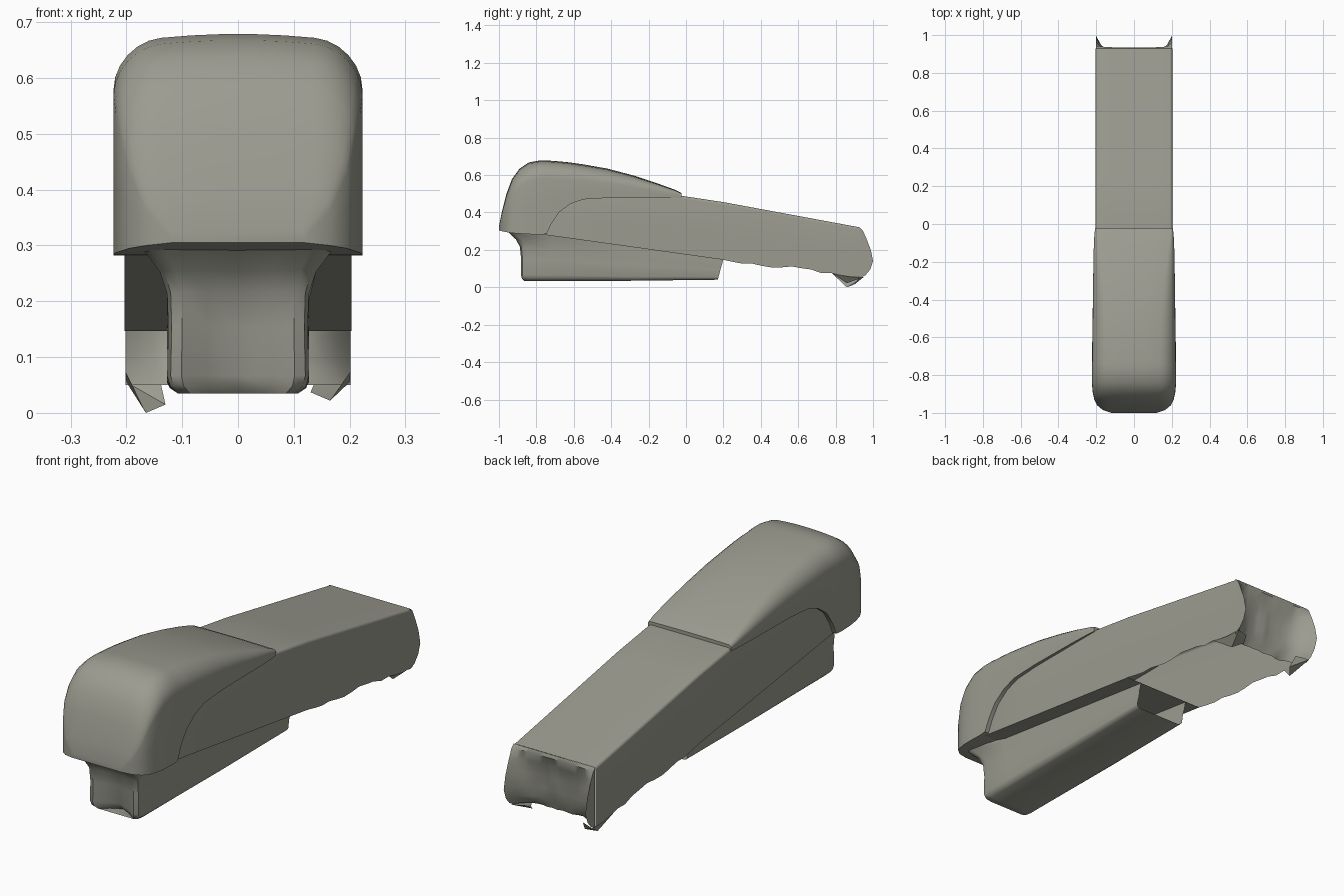
import bpy, bmesh, math, random

if "Cube" in bpy.data.objects:
    bpy.data.objects.remove(bpy.data.objects["Cube"])

random.seed(4)
mat = bpy.data.materials.new("putty_grey")
mat.diffuse_color = (0.33, 0.33, 0.28, 1)
mat.use_nodes = True
mat.node_tree.nodes["Principled BSDF"].inputs["Base Color"].default_value = mat.diffuse_color


def make(name, verts, faces, angle=35):
    me = bpy.data.meshes.new(name)
    me.from_pydata(verts, [], faces)
    bm = bmesh.new()
    bm.from_mesh(me)
    bmesh.ops.remove_doubles(bm, verts=bm.verts, dist=0.0004)
    bmesh.ops.recalc_face_normals(bm, faces=bm.faces)
    bm.to_mesh(me)
    bm.free()
    ob = bpy.data.objects.new(name, me)
    bpy.context.collection.objects.link(ob)
    me.materials.append(mat)
    bpy.ops.object.select_all(action='DESELECT')
    ob.select_set(True)
    bpy.context.view_layer.objects.active = ob
    bpy.ops.object.shade_smooth_by_angle(angle=math.radians(angle))
    return ob


def arch(y, w, zb, zt, r, crown=0.0, n=6):
    """Open arch cross-section: up one side, rounded over the top, down the other."""
    half = [(w, zb), (w, zb + (zt - r - zb) * 0.5)]
    for i in range(n + 1):
        a = math.pi / 2 * i / n
        half.append((w - r + r * math.cos(a), zt - r + r * math.sin(a)))
    half += [((w - r) * 0.6, zt), ((w - r) * 0.25, zt)]
    pts = half + [(-x, z) for x, z in reversed(half)]
    return [(x, y, z - crown * (x / w) ** 2 * (z - zb) / (zt - zb)) for x, z in pts]


def loft(rings, closed_until):
    """Skin the rings; the underside is closed only up to the given y."""
    n = len(rings[0])
    verts = [p for ring in rings for p in ring]
    faces = []
    for k in range(len(rings) - 1):
        m = n if rings[k + 1][0][1] <= closed_until else n - 1
        for i in range(m):
            j = (i + 1) % n
            faces.append((k * n + i, k * n + j, (k + 1) * n + j, (k + 1) * n + i))
    return verts, faces


def arm_bottom(y):
    return 0.175 - 0.14 * y if y < 0.2 else 0.147 - 0.125 * (y - 0.2)


# Rounded head cover with a swept-up lower edge
cap = [
    (-1.0, .12, .305, .325, .008), (-.985, .165, .30, .40, .03),
    (-.96, .195, .295, .50, .06), (-.93, .21, .29, .58, .075),
    (-.89, .219, .287, .635, .085), (-.84, .223, .284, .668, .085),
    (-.78, .223, .282, .679, .085), (-.745, .223, .285, .679, .085),
    (-.72, .222, .34, .677, .085), (-.68, .222, .40, .674, .083),
    (-.62, .221, .445, .668, .08), (-.55, .22, .47, .658, .078),
    (-.42, .218, .478, .635, .07), (-.28, .216, .478, .598, .055),
    (-.15, .214, .478, .555, .035), (-.06, .21, .478, .522, .02),
    (-.025, .206, .478, .505, .012)]
rings = [arch(*s, crown=0.018 * min(1, (s[3] - s[2]) / 0.2)) for s in cap]
verts, faces = loft(rings, 9)
n = len(rings[0])
faces += [tuple(range(n)), tuple(range(len(verts) - n, len(verts)))]
make("head_cover", verts, faces, 40)

# Hollow channel arm: open underneath behind the magazine, with a ragged lower edge
ys = [-.94, -.75, -.5, -.25, -.03, .2] + [.2 + .73 * i / 14 for i in range(1, 15)]
rings = []
for y in ys:
    top = .498 - .185 * (y + .03) if y > -.03 else .49 + .1 * min(0, y + .5)
    rag = random.uniform(-.01, .012) if .2 < y < .9 else 0
    rings.append(arch(y, .17 if y < -.9 else .203, arm_bottom(y) + rag, top, .014))
verts, faces = loft(rings, .21)
make("arm", verts, faces, 30)

# Rear end: side ears around a dented end panel
outline = [(.93, .32), (.945, .305), (.965, .26), (.988, .2), (1.0, .14),
           (.985, .095), (.96, .065), (.93, .05)]
dent = [0, .01, .05, .085, .10, .095, .08, .06]
cols = 17
verts, faces = [], []
for (y, z), d in zip(outline, dent):
    for c in range(cols):
        u = -1 + 2 * c / (cols - 1)
        bump = random.uniform(-.006, .006) if abs(u) < .8 and d > .02 else 0
        verts.append((.202 * u, y - d * (1 - abs(u) ** 5) + bump, z))
for r in range(len(outline) - 1):
    for c in range(cols - 1):
        a = r * cols + c
        faces.append((a, a + 1, a + cols + 1, a + cols))
for c in (0, cols - 1):
    faces.append(tuple(r * cols + c for r in range(len(outline))))
make("rear_end", verts, faces, 40)

# Torn lips hanging from the rear of the open channel
for name, s, low in (("rear_lip_left", -1, 0.0), ("rear_lip_right", 1, .022)):
    verts = [(.202 * s, .78, .075), (.2 * s, .95, .055), (.165 * s, .86, low),
             (.13 * s, .9, low + .015), (.14 * s, .93, .06)]
    make(name, verts, [(0, 1, 2), (2, 1, 3), (3, 1, 4)])

# Magazine: grooved front, flaring into the cover at the top, open at the rear
levels = [(0.0, .108, -.865), (.05, .122, -.878), (.12, .127, -.882), (.45, .125, -.882),
          (.68, .127, -.888), (.82, .14, -.91), (.93, .165, -.945), (1.0, .185, -.965)]
verts, faces = [], []
for t, w, front in levels:
    g = .05 * (1 - t) + .005
    flare = max(0, w - .127)
    plan = [(w - flare, .2 - .03 * (1 - t)), (w - flare, -.3), (w - flare, -.72),
            (w, front + .035), (w * .95, front + .008), (w * .8, front),
            (w * .45, front + g * .55), (0, front + g)]
    plan += [(-x, y) for x, y in reversed(plan[:-1])]
    for x, y in plan:
        base = .035 + .012 * max(0, y + .3)
        verts.append((x, y, base + t * (arm_bottom(y) + .003 - base)))
m = 15
for k in range(len(levels) - 1):
    for i in range(m - 1):
        a = k * m + i
        faces.append((a, a + 1, a + m + 1, a + m))
for i in range(m // 2):
    quad = (i, i + 1, m - 2 - i, m - 1 - i)
    faces.append(quad if i < m // 2 - 1 else (i, i + 1, m - 1 - i))
make("magazine", verts, faces, 40)
